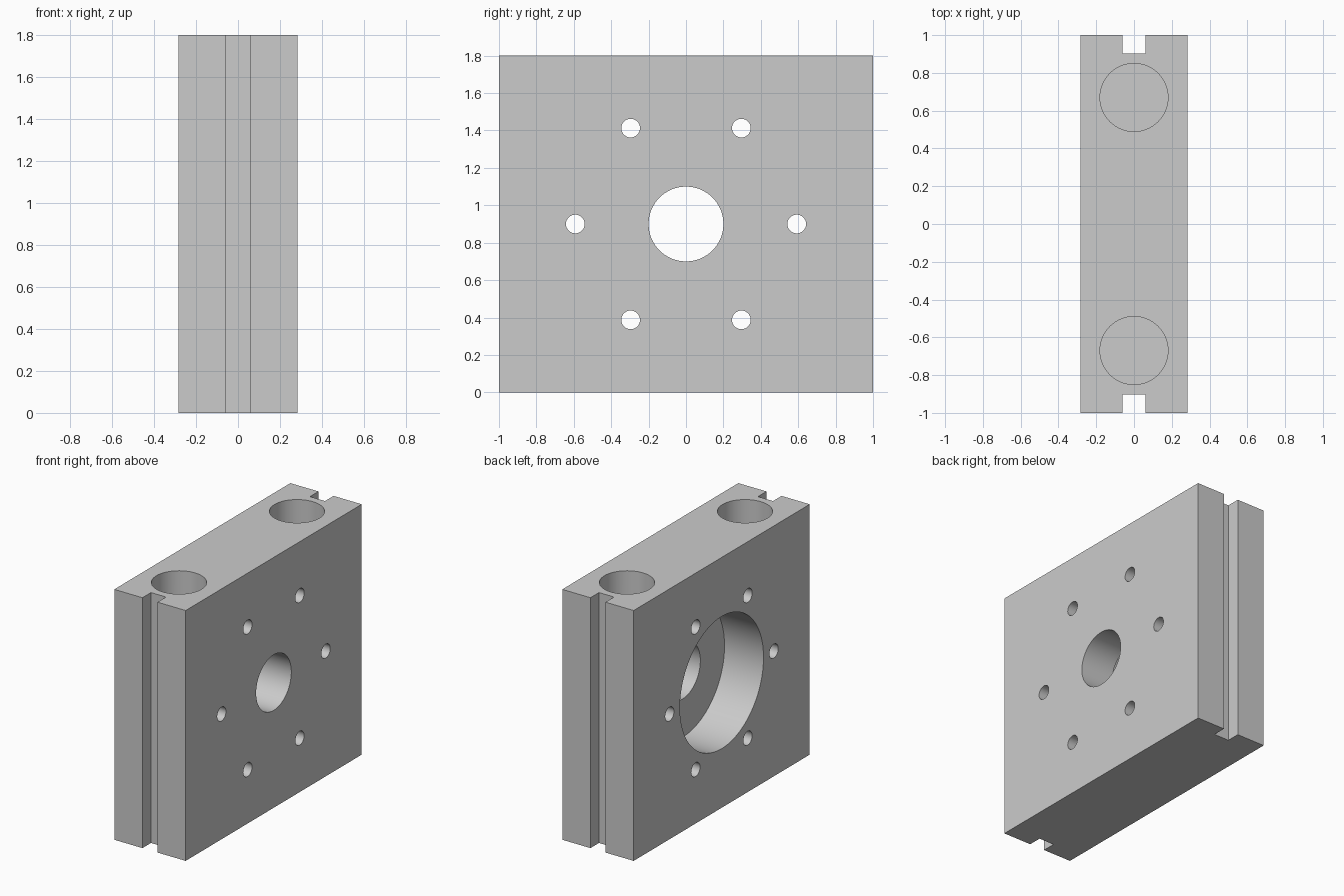
import bpy, math

if "Cube" in bpy.data.objects:
    bpy.data.objects.remove(bpy.data.objects["Cube"])

H = 1.8      # block height
HX = 0.284   # half thickness
MID = H / 2

grey = bpy.data.materials.new("plain grey")
grey.diffuse_color = (0.6, 0.6, 0.6, 1)
grey.use_nodes = True
grey.node_tree.nodes["Principled BSDF"].inputs["Base Color"].default_value = grey.diffuse_color


def box(name, centre, size):
    bpy.ops.mesh.primitive_cube_add(size=1, location=centre)
    ob = bpy.context.object
    ob.name = name
    ob.scale = size
    bpy.ops.object.transform_apply(location=True, rotation=True, scale=True)
    return ob


def drill(name, centre, radius, length, along_x=True, sides=64):
    rot = (0, math.pi / 2, 0) if along_x else (0, 0, 0)
    bpy.ops.mesh.primitive_cylinder_add(vertices=sides, radius=radius, depth=length,
                                        location=centre, rotation=rot)
    ob = bpy.context.object
    ob.name = name
    bpy.ops.object.transform_apply(location=True, rotation=True, scale=True)
    return ob


# Main block
block = box("mounting_block", (0, 0, MID), (2 * HX, 2, H))
block.data.materials.append(grey)
cutters = []

# Vertical grooves and blind rod sockets, mirrored front and back
SOCKET_DEPTH = 1.5
for s in (-1, 1):
    cutters.append(box("groove_cutter", (0, s, MID), (0.12, 0.194, H + 0.2)))
    cutters.append(drill("socket_cutter", (0, s * 0.67, H - SOCKET_DEPTH / 2 + 0.1),
                         0.18, SOCKET_DEPTH + 0.2, along_x=False))

# Central through hole and the wide recess on the left face
cutters.append(drill("centre_hole_cutter", (0, 0, MID), 0.2, 1))
RECESS = 0.31
cutters.append(drill("recess_cutter", (-HX + RECESS - 0.25, 0, MID), 0.475, 0.5, sides=96))

# Ring of six screw holes
for i in range(6):
    a = i * math.pi / 3
    cutters.append(drill("screw_hole_cutter",
                         (0, 0.592 * math.cos(a), MID + 0.592 * math.sin(a)),
                         0.05, 1, sides=32))

# Cut everything out of the block
bpy.ops.object.select_all(action='DESELECT')
bpy.context.view_layer.objects.active = block
block.select_set(True)
for c in cutters:
    m = block.modifiers.new("cut", 'BOOLEAN')
    m.operation = 'DIFFERENCE'
    m.solver = 'EXACT'
    m.object = c
    bpy.ops.object.modifier_apply(modifier=m.name)
for c in cutters:
    bpy.data.objects.remove(c, do_unlink=True)

# Smooth bores with crisp edges
bpy.ops.object.shade_smooth_by_angle(angle=math.radians(30))
